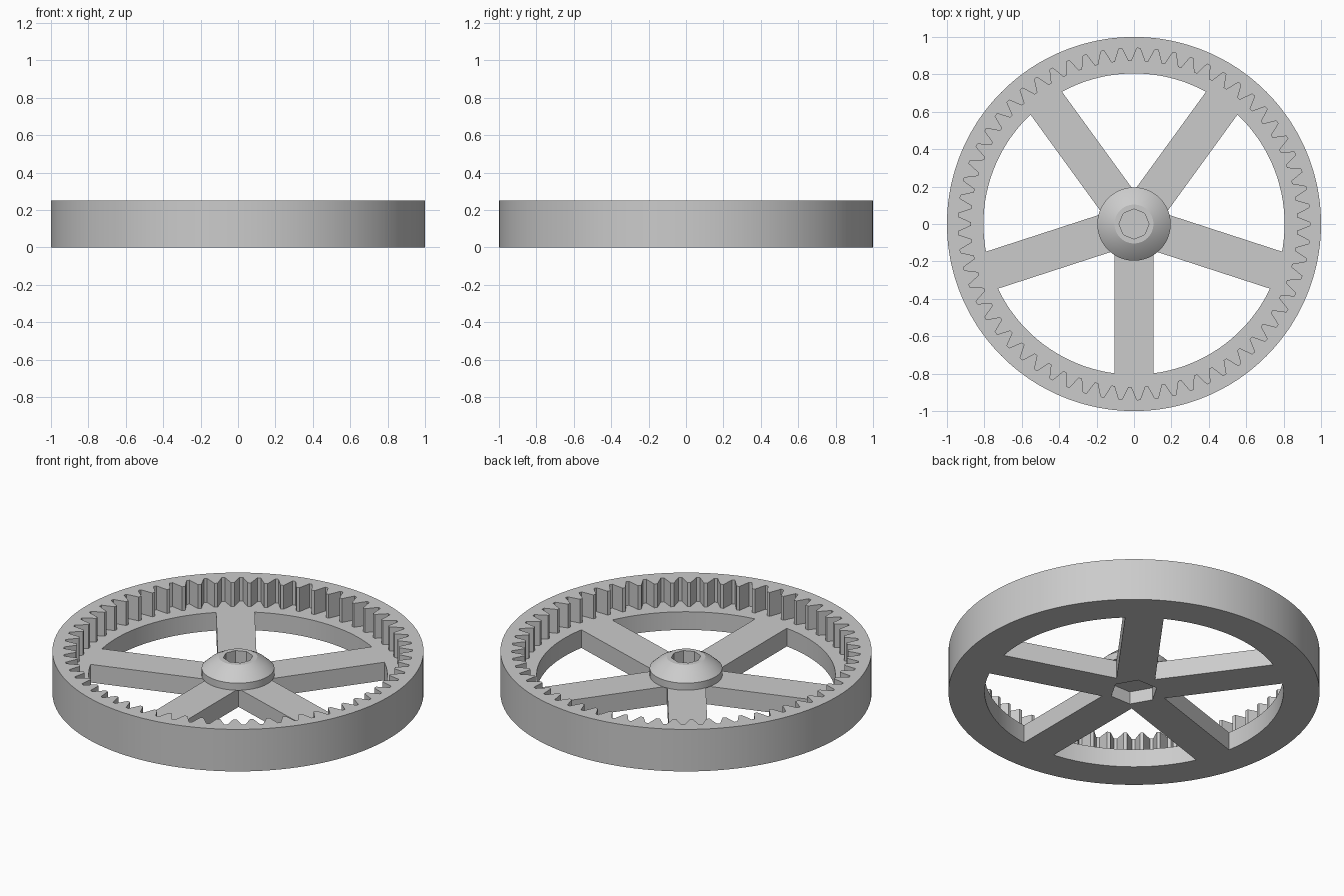
import bpy, bmesh
from math import sin, cos, pi, radians

cube = bpy.data.objects.get("Cube")
if cube:
    bpy.data.objects.remove(cube, do_unlink=True)

TEETH, SPOKES = 61, 5
HEIGHT, WEB = 0.25, 0.108
HALF_WIDTH = 0.104

grey = bpy.data.materials.new("light_grey")
grey.use_nodes = True
COLOUR = (0.6, 0.6, 0.6, 1)
grey.diffuse_color = COLOUR
grey.node_tree.nodes["Principled BSDF"].inputs["Base Color"].default_value = COLOUR


def finish(name, bm):
    bmesh.ops.recalc_face_normals(bm, faces=bm.faces)
    mesh = bpy.data.meshes.new(name)
    bm.to_mesh(mesh)
    bm.free()
    mesh.materials.append(grey)
    obj = bpy.data.objects.new(name, mesh)
    bpy.context.collection.objects.link(obj)
    bpy.ops.object.select_all(action="DESELECT")
    obj.select_set(True)
    bpy.context.view_layer.objects.active = obj
    return obj


def loft(name, angles, levels, closed):
    """Bridge loops given as (radius or radius function of index, height)."""
    bm = bmesh.new()
    loops = []
    for radius, z in levels:
        loop = []
        for i, a in enumerate(angles):
            r = radius(i) if callable(radius) else radius
            loop.append(bm.verts.new((r * cos(a), r * sin(a), z)))
        loops.append(loop)
    pairs = list(zip(loops, loops[1:]))
    if closed:
        pairs.append((loops[-1], loops[0]))
    else:
        bm.faces.new(loops[0])
        bm.faces.new(loops[-1])
    n = len(angles)
    for low, high in pairs:
        for i in range(n):
            j = (i + 1) % n
            bm.faces.new((low[i], low[j], high[j], high[i]))
    obj = finish(name, bm)
    bpy.ops.object.shade_smooth_by_angle(angle=radians(20))
    return obj


def prism(name, points, z0, z1):
    bm = bmesh.new()
    face = bm.faces.new([bm.verts.new((x, y, z0)) for x, y in points])
    top = bmesh.ops.extrude_face_region(bm, geom=[face])["geom"]
    verts = [v for v in top if isinstance(v, bmesh.types.BMVert)]
    bmesh.ops.translate(bm, verts=verts, vec=(0, 0, z1 - z0))
    return finish(name, bm)


# Rim with inward teeth standing on a flat inner ledge
steps = [(-0.09, 0.94), (0.09, 0.94), (0.4, 0.872), (0.6, 0.872)]
rim_angles = [2 * pi * (k + s) / TEETH for k in range(TEETH) for s, r in steps]
tooth = lambda i: steps[i % len(steps)][1]
loft("toothed_rim", rim_angles,
     [(1, 0), (1, HEIGHT), (tooth, HEIGHT), (tooth, WEB), (0.805, WEB), (0.805, 0)],
     closed=True)

# Spokes, joined at the middle in one star outline
outline = []
for k in range(SPOKES):
    a = -pi / 2 + 2 * pi * k / SPOKES
    for side in (-HALF_WIDTH, HALF_WIDTH):
        outline.append((0.805 * cos(a) - side * sin(a), 0.805 * sin(a) + side * cos(a)))
    notch = HALF_WIDTH / sin(pi / SPOKES)
    outline.append((notch * cos(a + pi / SPOKES), notch * sin(a + pi / SPOKES)))
spokes = prism("spokes", outline, 0, WEB)

# Hexagonal nut pocket under the hub
hexagon = [(0.13 * cos(k * pi / 3), 0.13 * sin(k * pi / 3)) for k in range(6)]
cutter = prism("pocket_cutter", hexagon, -0.1, 0.075)
cutter.hide_render = True
cut = spokes.modifiers.new("pocket", "BOOLEAN")
cut.operation = "DIFFERENCE"
cut.solver = "EXACT"
cut.object = cutter
bpy.context.view_layer.objects.active = spokes
bpy.ops.object.modifier_apply(modifier=cut.name)
bpy.data.objects.remove(cutter, do_unlink=True)

# Hub cap with an eight-sided blind hole
SEGMENTS = 48
hub_angles = [2 * pi * k / SEGMENTS for k in range(SEGMENTS)]


def octagon(i):
    offset = hub_angles[i] % (pi / 4) - pi / 8
    return 0.08 * cos(pi / 8) / cos(offset)


loft("hub", hub_angles,
     [(0.196, WEB - 0.001), (0.196, 0.15), (0.152, 0.19), (0.104, 0.216),
      (octagon, 0.216), (octagon, WEB + 0.004)],
     closed=False)
